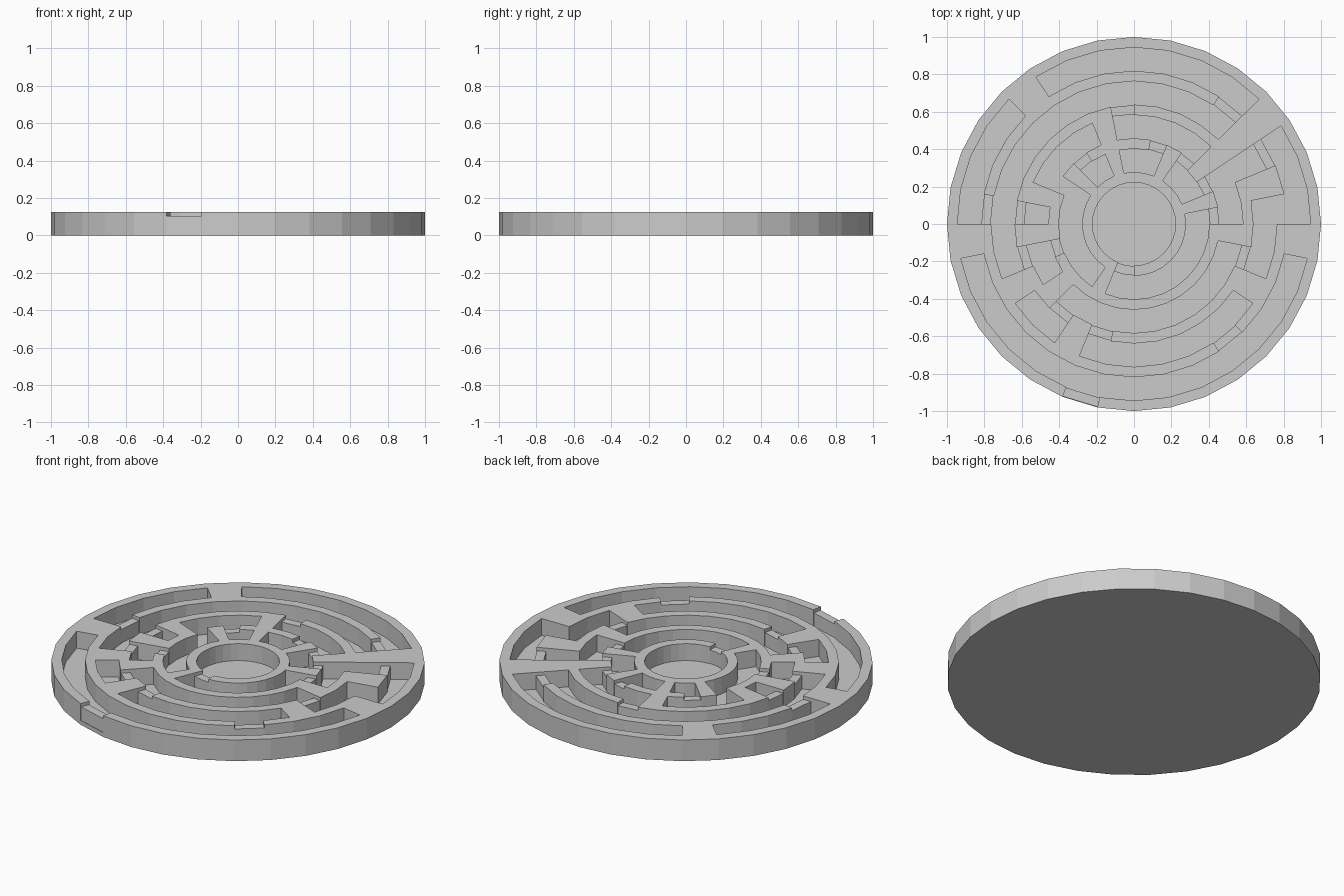
import bpy
import bmesh
from math import sin, cos, tau

if "Cube" in bpy.data.objects:
    bpy.data.objects.remove(bpy.data.objects["Cube"], do_unlink=True)

SEGMENTS = 32
FLOOR, GATE_TOP, WALL_TOP = 0.025, 0.105, 0.125
WALL, PITCH = 1 / 18, 3.25 / 18

# Ring edges from the centre outward: wall, corridor, wall, corridor...
EDGES = [0]
for i in range(5):
    outer = 1 - (4 - i) * PITCH
    EDGES += [outer - WALL, outer]

# Segments that block each corridor, inner corridor first
BLOCKS = [{1, 5, 9, 12, 21}, {3, 9, 14, 16, 19, 31}, {1, 3, 18, 21, 29}, {3, 11, 16, 31}]
# Segments where each wall ring holds a low gate, inner ring first
GATES = [{22, 23}, {0, 2, 4, 6, 11, 17}, {8, 15, 17, 20, 22, 30}, {2, 4, 15, 27}, {22}]
# Segments where each wall ring is fully open
OPEN = [set(), {13}, {2}, {0}, set()]

grey = bpy.data.materials.new("light_grey")
grey.use_nodes = True
grey.diffuse_color = (0.6, 0.6, 0.6, 1)
grey.node_tree.nodes["Principled BSDF"].inputs["Base Color"].default_value = grey.diffuse_color


def polar(r, k, z):
    a = tau * (k % SEGMENTS) / SEGMENTS
    return (r * cos(a), r * sin(a), z)


def height(band, k):
    """Top of the solid in one polar cell."""
    k %= SEGMENTS
    if band == 0:
        return FLOOR
    if band >= len(EDGES) - 1:
        return 0
    ring, corridor = divmod(band - 1, 2)
    if corridor:
        return WALL_TOP if k in BLOCKS[ring] else FLOOR
    return FLOOR if k in GATES[ring] | OPEN[ring] else WALL_TOP


def finish(bm, name):
    bmesh.ops.remove_doubles(bm, verts=bm.verts, dist=1e-5)
    bmesh.ops.recalc_face_normals(bm, faces=bm.faces)
    mesh = bpy.data.meshes.new(name)
    bm.to_mesh(mesh)
    bm.free()
    mesh.materials.append(grey)
    obj = bpy.data.objects.new(name, mesh)
    bpy.context.collection.objects.link(obj)
    return obj


def add_face(bm, points):
    return bm.faces.new([bm.verts.new(p) for p in points])


# Maze body: floor disc, wall rings and blocked segments in one stepped surface
bm = bmesh.new()
add_face(bm, [polar(1, -k, 0) for k in range(SEGMENTS)])
add_face(bm, [polar(EDGES[1], k, FLOOR) for k in range(SEGMENTS)])
for band in range(len(EDGES) - 1):
    r0, r1 = EDGES[band], EDGES[band + 1]
    for k in range(SEGMENTS):
        h = height(band, k)
        if band:
            add_face(bm, [polar(r0, k, h), polar(r1, k, h), polar(r1, k + 1, h), polar(r0, k + 1, h)])
        beyond, beside = height(band + 1, k), height(band, k + 1)
        if h != beyond:
            add_face(bm, [polar(r1, k, beyond), polar(r1, k + 1, beyond),
                          polar(r1, k + 1, h), polar(r1, k, h)])
        if h != beside:
            add_face(bm, [polar(r0, k + 1, h), polar(r1, k + 1, h),
                          polar(r1, k + 1, beside), polar(r0, k + 1, beside)])
finish(bm, "maze_body")

# Low gates standing in the wall rings, slightly thinner than the walls
INSET = 0.003
for ring, segments in enumerate(GATES):
    r0, r1 = EDGES[2 * ring + 1] + INSET, EDGES[2 * ring + 2] - INSET
    for k in sorted(segments):
        bm = bmesh.new()
        base = add_face(bm, [polar(r0, k, FLOOR), polar(r1, k, FLOOR),
                             polar(r1, k + 1, FLOOR), polar(r0, k + 1, FLOOR)])
        result = bmesh.ops.extrude_face_region(bm, geom=[base], use_keep_orig=True)
        top = [v for v in result["geom"] if isinstance(v, bmesh.types.BMVert)]
        bmesh.ops.translate(bm, verts=top, vec=(0, 0, GATE_TOP - FLOOR))
        finish(bm, f"gate_ring_{ring + 1}_segment_{k}")
